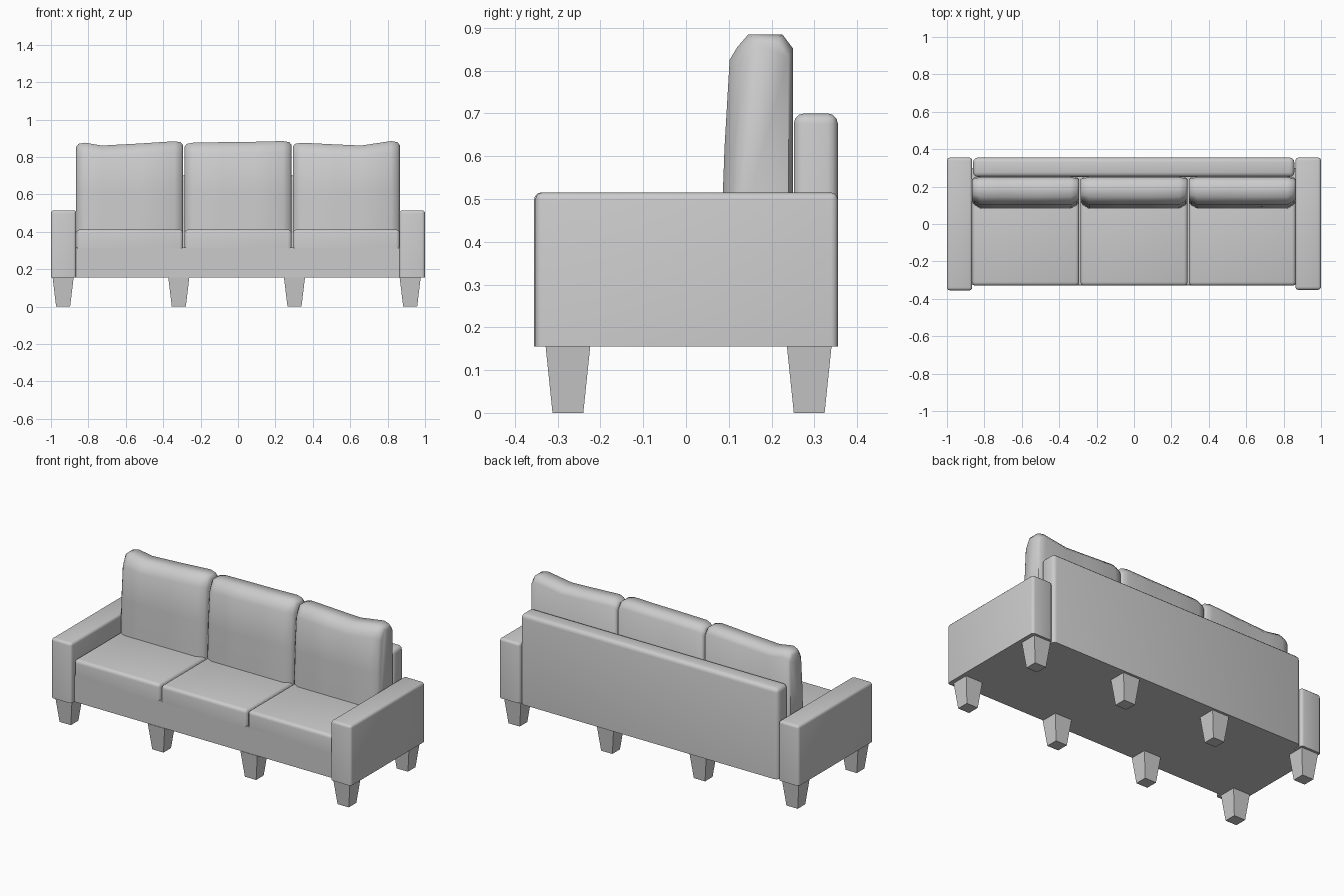
import bpy, bmesh

if "Cube" in bpy.data.objects:
    bpy.data.objects.remove(bpy.data.objects["Cube"])


def finish(bm, name, angle=0.9):
    bmesh.ops.recalc_face_normals(bm, faces=bm.faces)
    mesh = bpy.data.meshes.new(name)
    bm.to_mesh(mesh)
    bm.free()
    ob = bpy.data.objects.new(name, mesh)
    bpy.context.collection.objects.link(ob)
    bpy.ops.object.select_all(action='DESELECT')
    ob.select_set(True)
    bpy.context.view_layer.objects.active = ob
    bpy.ops.object.shade_smooth_by_angle(angle=angle)
    return ob


def box(name, x, y, z, round_by=0.0, top=(1, 1)):
    """Box from ranges; edges not touching the floor face are rounded, top scales the upper face."""
    bm = bmesh.new()
    bmesh.ops.create_cube(bm, size=1)
    for v in bm.verts:
        up = v.co.z > 0
        sx, sy = top if up else (1, 1)
        v.co.x = sum(x) / 2 + v.co.x * (x[1] - x[0]) * sx
        v.co.y = sum(y) / 2 + v.co.y * (y[1] - y[0]) * sy
        v.co.z = z[1] if up else z[0]
    if round_by:
        edges = [e for e in bm.edges if max(v.co.z for v in e.verts) > z[0] + 1e-4]
        bmesh.ops.bevel(bm, geom=edges, offset=round_by, segments=3, profile=0.5,
                        affect='EDGES', clamp_overlap=True)
    return finish(bm, name)


def back_cushion(name, x0, x1, crest):
    """Loft of side profiles along x; crest lists (fraction, top height)."""
    # end stations are pulled in for soft side edges
    w = x1 - x0
    stations = [(x0, 0.035, 0.022), (x0 + 0.012, 0.02, 0.006)]
    stations += [(x0 + f * w, 0, 0) for f, _ in crest]
    stations += [(x1 - 0.012, 0.02, 0.006), (x1, 0.035, 0.022)]
    heights = [h for _, h in crest]
    heights = [heights[0]] * 2 + heights + [heights[-1]] * 2
    bm = bmesh.new()
    rings = []
    for (x, pull, drop), h in zip(stations, heights):
        t = h - drop
        back = 0.25 - pull * 0.3
        profile = [(back, 0.40), (0.082 + pull, 0.40), (0.09 + pull, 0.62),
                   (0.102 + pull, t - 0.06), (0.12 + pull * 0.8, t - 0.03),
                   (0.146 + pull * 0.5, t), (0.225 - pull * 0.3, t),
                   (back, t - 0.033)]
        rings.append([bm.verts.new((x, y, z)) for y, z in profile])
    for a, b in zip(rings, rings[1:]):
        for i in range(len(a)):
            j = (i + 1) % len(a)
            bm.faces.new((a[i], a[j], b[j], b[i]))
    bm.faces.new(rings[0])
    bm.faces.new(rings[-1])
    return finish(bm, name, 1.0)


# frame
box("base", (-0.868, 0.868), (-0.325, 0.30), (0.155, 0.315))
box("backrest", (-0.86, 0.857), (0.252, 0.355), (0.155, 0.70), 0.024)
box("left_arm", (-1, -0.865), (-0.355, 0.355), (0.155, 0.515), 0.016)
box("right_arm", (0.863, 1), (-0.352, 0.355), (0.155, 0.515), 0.016)

# cushions
spans = [(-0.865, -0.293), (-0.286, 0.287), (0.293, 0.865)]
crests = [
    [(0.08, 0.876), (0.24, 0.861), (0.6, 0.872), (0.92, 0.884)],
    [(0.08, 0.876), (0.35, 0.879), (0.65, 0.881), (0.92, 0.885)],
    [(0.08, 0.876), (0.4, 0.867), (0.64, 0.861), (0.92, 0.885)],
]
for side, (a, b), crest in zip(("left", "middle", "right"), spans, crests):
    box(side + "_seat_cushion", (a, b), (-0.33, 0.25), (0.31, 0.412), 0.02)
    back_cushion(side + "_back_cushion", a, b, crest)

# tapered legs
for i in range(4):
    cx = -0.935 + i * 0.6185
    for row, cy in (("front", -0.276), ("back", 0.288)):
        box(f"{row}_leg_{i + 1}", (cx - 0.0375, cx + 0.0375),
            (cy - 0.036, cy + 0.036), (0, 0.156), top=(1.5, 1.45))
